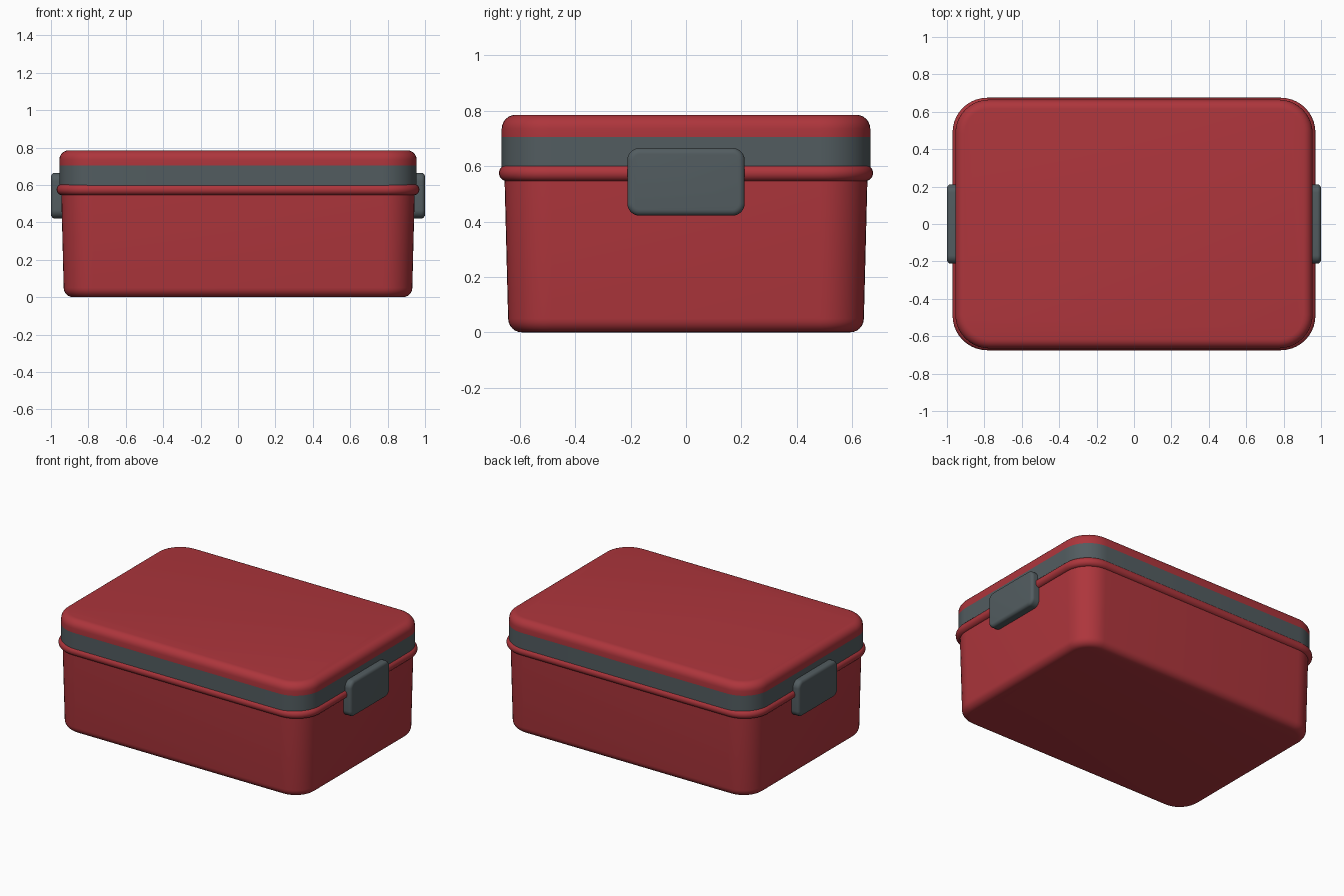
import bpy, bmesh, math
from mathutils import Matrix

default = bpy.data.objects.get("Cube")
if default:
    bpy.data.objects.remove(default, do_unlink=True)


def make_material(name, color):
    mat = bpy.data.materials.new(name)
    mat.use_nodes = True
    mat.diffuse_color = color
    mat.node_tree.nodes["Principled BSDF"].inputs["Base Color"].default_value = color
    return mat


RED = make_material("red plastic", (0.42, 0.036, 0.045, 1))
GREY = make_material("slate grey plastic", (0.085, 0.108, 0.117, 1))


def rounded_rect(hx, hy, radius, steps=10):
    """Outline of a rectangle with rounded corners, counter-clockwise."""
    points = []
    for corner, (sx, sy) in enumerate([(1, 1), (-1, 1), (-1, -1), (1, -1)]):
        for i in range(steps + 1):
            a = math.pi / 2 * (corner + i / steps)
            points.append((sx * (hx - radius) + radius * math.cos(a),
                           sy * (hy - radius) + radius * math.sin(a)))
    return points


def fillet(inset, height, z, start, end, steps=6):
    """Quarter-round profile points (inset, z) from angle start to end."""
    return [(inset * (1 - math.cos(a)), z + height * math.sin(a))
            for a in (math.radians(start + (end - start) * i / steps)
                      for i in range(steps + 1))]


def loft(name, hx, hy, radius, profile, mat, transform=None):
    """Stack rounded rectangles, each shrunk by the profile's inset."""
    bm = bmesh.new()
    rings = []
    for inset, z in profile:
        outline = rounded_rect(hx - inset, hy - inset, max(radius - inset, 0.005))
        rings.append([bm.verts.new((x, y, z)) for x, y in outline])
    for low, high in zip(rings, rings[1:]):
        for i in range(len(low)):
            j = (i + 1) % len(low)
            bm.faces.new((low[i], low[j], high[j], high[i]))
    bm.faces.new(rings[0][::-1])
    bm.faces.new(rings[-1])
    if transform:
        bm.transform(transform)
    bmesh.ops.recalc_face_normals(bm, faces=bm.faces)
    mesh = bpy.data.meshes.new(name)
    bm.to_mesh(mesh)
    bm.free()
    mesh.materials.append(mat)
    obj = bpy.data.objects.new(name, mesh)
    bpy.context.collection.objects.link(obj)
    bpy.ops.object.select_all(action="DESELECT")
    obj.select_set(True)
    bpy.context.view_layer.objects.active = obj
    bpy.ops.object.shade_smooth_by_angle(angle=math.radians(35))
    return obj


# Tapered tub with a rounded bottom edge
tub_profile = [(i + 0.013, z) for i, z in fillet(0.05, 0.05, 0.05, -90, 0)]
loft("tub", 0.945, 0.655, 0.17, tub_profile + [(0, 0.56)], RED)

# Rounded lip running around the tub's opening
loft("tub_lip", 0.97, 0.675, 0.185, fillet(0.03, 0.03, 0.575, -90, 90, 10), RED)

# Grey lid band and the red lid top with its softened edge
loft("lid_band", 0.955, 0.665, 0.18, [(0, 0.59), (0, 0.705)], GREY)
loft("lid_top", 0.955, 0.665, 0.18,
     [(0, 0.705)] + fillet(0.05, 0.05, 0.735, 0, 90), RED)

# Side latches: rounded plates standing against both short sides
latch_profile = [(0, 0.925)] + fillet(0.022, 0.02, 0.98, 0, 90)
for side, name in ((1, "left_latch"), (-1, "right_latch")):
    turn = Matrix.Rotation(side * math.pi / 2, 4, "Y")
    place = Matrix.Translation((0, 0, 0.543)) @ turn
    loft(name, 0.122, 0.212, 0.045, latch_profile, GREY, place)
